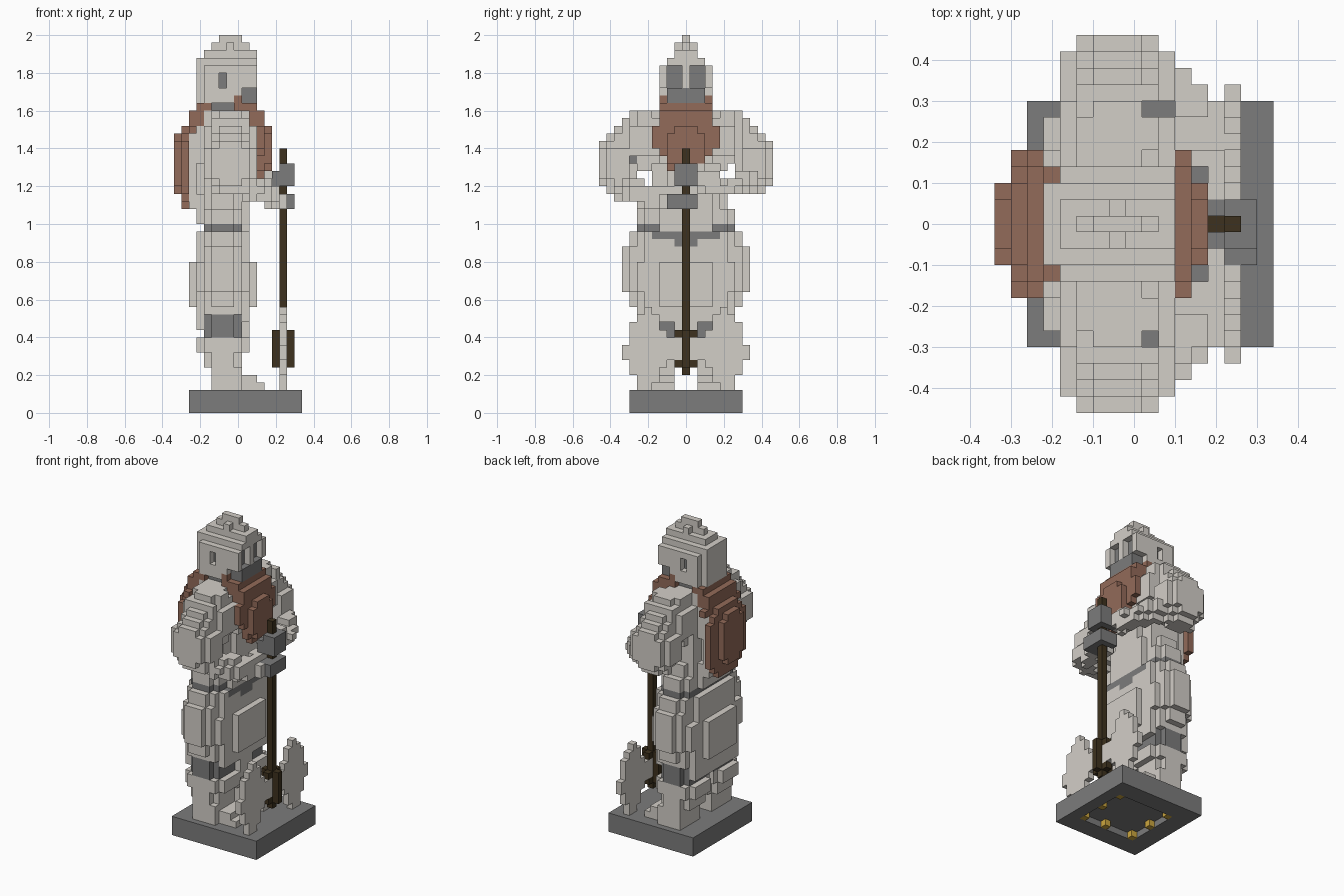
import bpy
import bmesh
from math import ceil
from mathutils import Vector

cube = bpy.data.objects.get("Cube")
if cube:
    bpy.data.objects.remove(cube, do_unlink=True)

S = 0.04      # block size
cells = {}    # block position -> part name


def fill(part, xs, ys, zs, rounded="", power=2.2, mirror=False):
    """Fill an inclusive block range, rounded off along the named axes."""
    ranges = (xs, ys, zs)
    for x in range(xs[0], xs[1] + 1):
        for y in range(ys[0], ys[1] + 1):
            for z in range(zs[0], zs[1] + 1):
                d = 0
                for axis, c, (lo, hi) in zip("xyz", (x, y, z), ranges):
                    if axis in rounded:
                        d += abs((2 * c - lo - hi) / (hi - lo + 1)) ** power
                if d > 1:
                    continue
                for side in ((1, -1) if mirror else (1,)):
                    if part is None:
                        cells.pop((x, side * y, z), None)
                    else:
                        cells[x, side * y, z] = part


def limb(part, points, radius):
    """Sweep a ball of blocks along a path."""
    for a, b in zip(points, points[1:]):
        a, b = Vector(a), Vector(b)
        steps = ceil((b - a).length * 2)
        for n in range(steps + 1):
            p = a.lerp(b, n / steps)
            lo = [round(c - radius) for c in p]
            hi = [round(c + radius) for c in p]
            for x in range(lo[0], hi[0] + 1):
                for y in range(lo[1], hi[1] + 1):
                    for z in range(lo[2], hi[2] + 1):
                        if (Vector((x, y, z)) - p).length <= radius:
                            cells.setdefault((x, y, z), part)


# Plinth with a recessed underside and small pegs
fill("plinth", (-6, 8), (-7, 7), (0, 2))
fill(None, (-3, 6), (-4, 4), (0, 0))
for x in (-3, 6):
    fill("pegs", (x, x), (4, 4), (0, 0), mirror=True)
    fill("pegs", (x, x), (0, 0), (0, 0))
fill("pegs", (2, 2), (-4, -4), (0, 0))

# Boots, legs and dark knee bands
fill("boots", (-3, 3), (2, 5), (3, 3), mirror=True)
fill("boots", (-3, 2), (2, 5), (4, 4), mirror=True)
fill("legs", (-3, 0), (2, 6), (3, 5), "xy", 4, mirror=True)
fill("legs", (-4, 0), (1, 6), (6, 7), "xy", 3, mirror=True)
fill("legs", (-5, 1), (1, 6), (8, 9), "xy", 3, mirror=True)
fill("knee_bands", (-4, 0), (0, 6), (10, 12), "xy", 3.5, mirror=True)

# Skirt with hanging front and back panels
fill("skirt", (-5, -5), (-5, 5), (11, 13))
fill("skirt", (1, 1), (-5, 5), (12, 13))
fill("skirt", (1, 1), (-1, 1), (9, 12))
fill("skirt", (-5, 1), (-6, 6), (13, 13), "xy", 3)
fill("skirt", (-6, 2), (-7, 7), (14, 15), "xy", 2)
fill("skirt", (-6, 2), (-8, 8), (16, 19), "xy", 2)
fill("skirt", (-5, 1), (-8, 8), (20, 21), "xy", 2.2)
fill("skirt", (-5, 1), (-7, 7), (22, 23), "xy", 2.2)
fill("skirt", (1, 1), (-5, 5), (20, 23))

# Belt sagging at the front
fill("belt", (-4, 0), (-6, 6), (24, 24), "xy", 3)
fill("belt", (1, 1), (-4, 4), (23, 23))
fill("belt", (1, 1), (-1, 1), (22, 22))
fill("torso", (1, 1), (-3, 3), (24, 24))

# Torso
fill("torso", (-5, 1), (-6, 6), (25, 26), "xy", 2.2)
fill("torso", (-5, 1), (-5, 5), (27, 28), "xy", 2.2)
fill("torso", (-5, 1), (-4, 4), (29, 32), "xy", 2.5)
fill("torso", (-5, 2), (-5, 5), (33, 37), "xy", 2.5)
fill("torso", (-4, 1), (-5, 5), (38, 39), "xy", 2.5)
fill("torso", (-6, -6), (-3, 3), (27, 36))

# Shoulders, upper arms and forearms reaching the haft
fill("shoulders", (-4, 2), (2, 9), (32, 39), "xyz", 2.4, mirror=True)
fill("upper_arms", (-4, 2), (7, 11), (29, 36), "xyz", 2.4, mirror=True)
limb("raised_forearm", [(0, 9, 31), (3, 7.5, 30.3), (4.4, 5, 30), (4.4, 2, 30.5)], 1.6)
limb("lowered_forearm", [(0, -9, 30), (3, -7.5, 28.8), (4.4, -5, 28.3), (4.4, -2, 28)], 1.6)
fill("lowered_forearm", (5, 6), (-3, -3), (27, 28))

# Openings inside the elbows and behind the wrists, and an elbow strap
fill(None, (1, 2), (7, 7), (26, 39))
fill(None, (1, 1), (-7, -7), (26, 39))
fill(None, (4, 4), (3, 3), (24, 36), mirror=True)
fill(None, (-6, 5), (6, 6), (31, 32))
fill(None, (-6, 5), (5, 5), (31, 31))
fill("elbow_strap", (1, 1), (-7, -7), (33, 34))

# Axe: haft, cross fittings and two rounded blades
fill("axe_haft", (6, 6), (0, 0), (5, 34))
fill("axe_fittings", (5, 7), (0, 0), (6, 10))
for z in (6, 10):
    fill("axe_fittings", (6, 6), (-1, 1), (z, z))
blade = ((1, 7, 9), (2, 7, 9), (3, 6, 10), (4, 4, 12),
         (5, 3, 13), (6, 3, 12), (7, 5, 11), (8, 7, 8))
for y, low, high in blade:
    fill("axe_blades", (6, 6), (y, y), (low, high), mirror=True)

# Gauntlets gripping the haft
fill("upper_gauntlet", (5, 5), (-1, 1), (30, 31))
fill("upper_gauntlet", (6, 7), (-1, 1), (30, 32))
fill("lower_gauntlet", (5, 7), (-2, 1), (27, 28))
fill("axe_haft", (6, 6), (0, 0), (27, 34))
fill(None, (5, 5), (0, 0), (25, 36))

# Neck and stepped helmet
fill("neck", (-4, 0), (-2, 2), (40, 40))
fill("helmet", (-5, 2), (-3, 3), (41, 45), "xy", 4.5)
fill("helmet", (2, 2), (3, 3), (43, 45), mirror=True)
fill("helmet", (-5, 2), (-2, 2), (46, 46))
fill("helmet", (-4, 2), (-1, 1), (47, 47))
fill("helmet", (-3, 1), (0, 0), (48, 48))
fill("helmet", (-1, -1), (-1, 1), (48, 48))
fill("helmet", (-2, 0), (0, 0), (49, 49))

# Recessed face, nose guard, jaw and ear slits
fill(None, (2, 2), (1, 2), (43, 45), mirror=True)
fill("face", (1, 1), (1, 2), (43, 45), mirror=True)
fill(None, (1, 2), (3, 3), (41, 42), mirror=True)
fill("face", (0, 2), (-2, 2), (41, 42))
fill(None, (-2, -2), (3, 3), (43, 44), mirror=True)
fill("face", (-2, -2), (2, 2), (43, 44), mirror=True)

# Beard: two stacked tapering layers below a collar
fill("beard", (0, 0), (3, 3), (41, 41), mirror=True)
fill("beard", (0, 2), (-3, 3), (40, 40))
fill("beard", (1, 3), (-3, 3), (39, 39))
fill("beard", (2, 2), (-3, 3), (37, 38))
for half, low, high in ((4, 35, 37), (3, 34, 38), (2, 32, 33), (1, 31, 31)):
    fill("beard", (3, 3), (-half, half), (low, high))
fill("beard", (4, 4), (-2, 2), (32, 37), "yz", 3)

# Hair falling over the back
fill("hair", (-5, -4), (-3, 3), (40, 40))
fill("hair", (-6, -5), (-3, 3), (38, 39))
fill("hair", (-6, -6), (-4, 4), (37, 37))
fill("hair", (-7, -7), (-4, 4), (27, 37), "yz", 2.4)
fill("hair", (-8, -8), (-2, 2), (29, 36), "yz", 3.5)


def material(name, rgb):
    m = bpy.data.materials.new(name)
    m.use_nodes = True
    m.diffuse_color = (*rgb, 1)
    m.node_tree.nodes["Principled BSDF"].inputs["Base Color"].default_value = (*rgb, 1)
    return m


stone = material("pale stone", (0.65, 0.62, 0.575))
iron = material("dark grey", (0.2, 0.2, 0.2))
brown = material("hair brown", (0.29, 0.145, 0.1))
wood = material("dark wood", (0.047, 0.031, 0.013))
gold = material("gold", (0.6, 0.38, 0.05))
colours = {"plinth": iron, "knee_bands": iron, "belt": iron, "neck": iron,
           "face": iron, "upper_gauntlet": iron, "lower_gauntlet": iron,
           "elbow_strap": iron, "beard": brown, "hair": brown,
           "axe_haft": wood, "axe_fittings": wood, "pegs": gold}


def build(part):
    """Make one mesh from the exposed sides of a part's blocks."""
    bm = bmesh.new()
    corners = {}

    def vert(p):
        if p not in corners:
            corners[p] = bm.verts.new([(c - o) * S for c, o in zip(p, (0.5, 0.5, 0))])
        return corners[p]

    for cell in [c for c, name in cells.items() if name == part]:
        for axis in range(3):
            for step in (0, 1):
                beside = list(cell)
                beside[axis] += 2 * step - 1
                if tuple(beside) in cells:
                    continue
                u, v = (axis + 1) % 3, (axis + 2) % 3
                quad = []
                for du, dv in ((0, 0), (1, 0), (1, 1), (0, 1)):
                    p = list(cell)
                    p[axis] += step
                    p[u] += du
                    p[v] += dv
                    quad.append(vert(tuple(p)))
                bm.faces.new(quad if step else quad[::-1])
    mesh = bpy.data.meshes.new(part)
    bm.to_mesh(mesh)
    bm.free()
    mesh.materials.append(colours.get(part, stone))
    bpy.context.collection.objects.link(bpy.data.objects.new(part, mesh))


for part in sorted(set(cells.values())):
    build(part)
